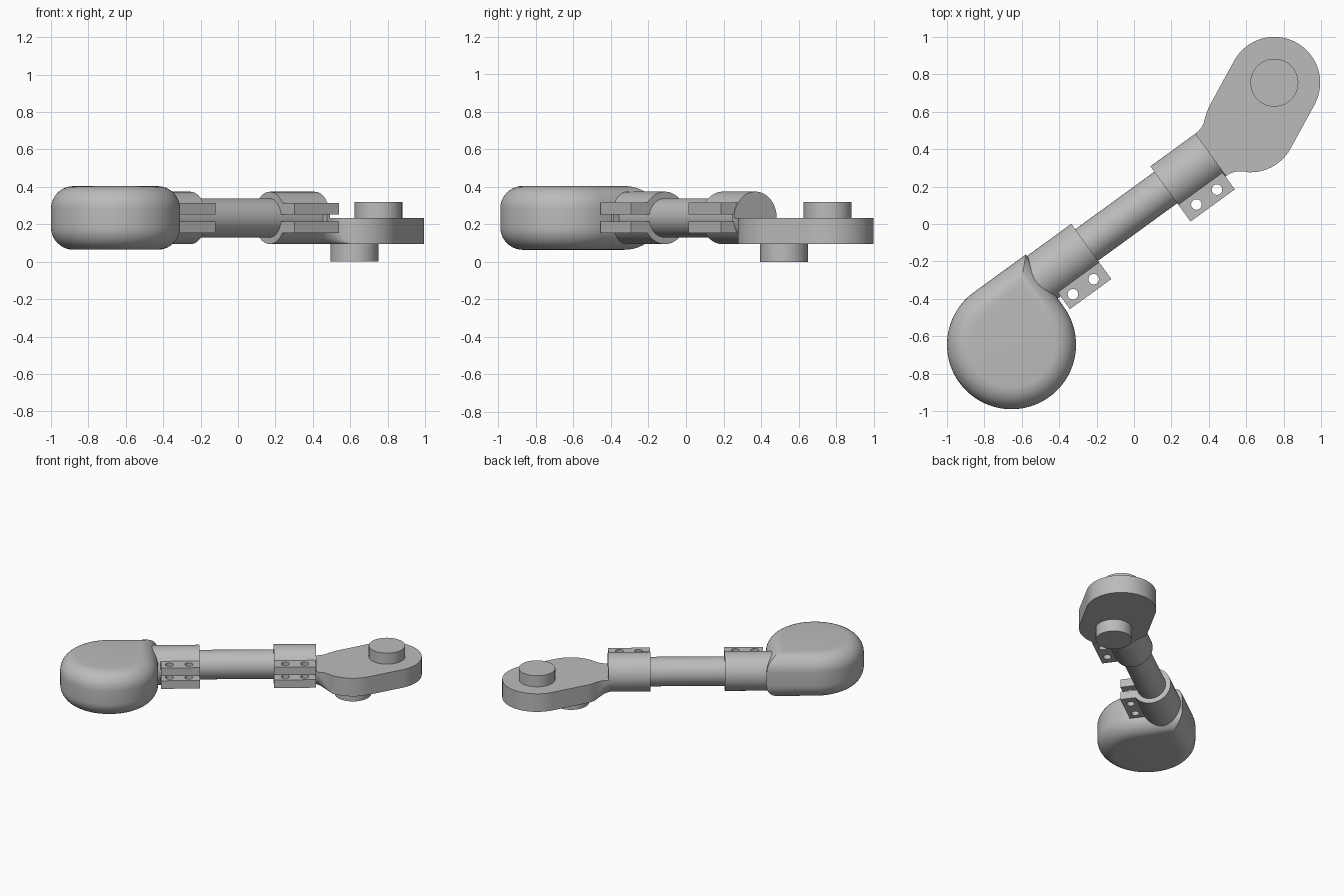
import bpy, bmesh
from math import sin, cos, asin, atan2, pi, radians

cube = bpy.data.objects.get("Cube")
if cube:
    bpy.data.objects.remove(cube, do_unlink=True)

TILT = radians(36)      # heading of the rod in plan
AX_Y, AX_Z = 0.058, 0.234   # rod axis in the tilted frame
CLAMP_R, BORE_R = 0.14, 0.104

grey = bpy.data.materials.new("light_grey")
grey.use_nodes = True
colour = (0.5, 0.5, 0.5, 1)
grey.diffuse_color = colour
grey.node_tree.nodes["Principled BSDF"].inputs["Base Color"].default_value = colour


def arc(cx, cy, r, a0, a1, n=48):
    return [(cx + r * cos(a0 + (a1 - a0) * i / n), cy + r * sin(a0 + (a1 - a0) * i / n))
            for i in range(n + 1)]


def circle(cx, cy, r):
    return arc(cx, cy, r, 0, 2 * pi, 64)[:-1]


def loft(name, sections):
    """Skin a stack of equal-length closed sections and cap both ends."""
    bm = bmesh.new()
    rings = [[bm.verts.new(p) for p in s] for s in sections]
    for a, b in zip(rings, rings[1:]):
        for i in range(len(a)):
            j = (i + 1) % len(a)
            bm.faces.new((a[i], a[j], b[j], b[i]))
    bm.faces.new(rings[0])
    bm.faces.new(rings[-1])
    bmesh.ops.recalc_face_normals(bm, faces=bm.faces)
    mesh = bpy.data.meshes.new(name)
    bm.to_mesh(mesh)
    bm.free()
    mesh.materials.append(grey)
    ob = bpy.data.objects.new(name, mesh)
    bpy.context.collection.objects.link(ob)
    ob.rotation_euler.z = TILT
    return ob


def activate(ob):
    bpy.ops.object.select_all(action='DESELECT')
    ob.select_set(True)
    bpy.context.view_layer.objects.active = ob


def smooth(ob):
    activate(ob)
    bpy.ops.object.shade_smooth_by_angle(angle=radians(30))


def upright(name, outline, z0, z1):
    return loft(name, [[(x, y, z) for x, y in outline] for z in (z0, z1)])


def along_rod(name, profile, x0, x1):
    return loft(name, [[(x, AX_Y + y, AX_Z + z) for y, z in profile] for x in (x0, x1)])


# Rounded end body: a disc with one square corner and filleted rims
R, HALF, FILLET = 0.345, 0.17, 0.12
steps = [radians(a) for a in range(0, 91, 9)]
levels = [(FILLET * (1 - cos(t)), HALF - FILLET + FILLET * sin(t)) for t in steps]
levels = [(d, -z) for d, z in reversed(levels)] + levels
sections = []
for d, z in levels:
    r = R - d
    outline = arc(0, 0, r, pi / 2, 2 * pi, 72) + [(r, r)]
    sections.append([(x - 0.909, y - 0.137, z + AX_Z) for x, y in outline])
smooth(loft("rounded_end_body", sections))

# Rod, sleeve into the body and end cap
smooth(along_rod("rod", circle(0, 0, BORE_R), -0.62, 0.54))
smooth(along_rod("body_sleeve", circle(0, 0, CLAMP_R), -0.66, -0.545))
smooth(along_rod("clamp_end_cap", circle(0, 0, CLAMP_R), 0.53, 0.55))

# Split clamps with two drilled flanges each
EDGE, OUT, GAP = -0.225, 0.081, 0.0185
ao = pi - asin(OUT / CLAMP_R)
ai = pi - asin(GAP / BORE_R)
profile = ([(EDGE, OUT)] + arc(0, 0, CLAMP_R, ao, -ao) + [(EDGE, -OUT), (EDGE, -GAP)]
           + arc(0, 0, BORE_R, -ai, ai) + [(EDGE, GAP)])
for name, x0, x1, holes in (("lower_clamp", -0.545, -0.271, (-0.485, -0.348)),
                            ("upper_clamp", 0.252, 0.545, (0.331, 0.467))):
    clamp = along_rod(name, profile, x0, x1)
    for x in holes:
        cutter = upright("bolt_hole_cutter", circle(x, -0.112, 0.028), 0.1, 0.37)
        cutter.hide_render = True
        activate(clamp)
        mod = clamp.modifiers.new("bolt_hole", 'BOOLEAN')
        mod.operation = 'DIFFERENCE'
        mod.solver = 'EXACT'
        mod.object = cutter
        bpy.ops.object.modifier_apply(modifier=mod.name)
        bpy.data.objects.remove(cutter, do_unlink=True)
    smooth(clamp)

# Link plate: hull of two circles, trimmed flat where the neck meets it
NEAR, FAR, PLATE_R, NECK_X = (0.81, 0.056), (1.051, 0.17), 0.245, 0.65
BOTTOM = AX_Z - CLAMP_R
a = atan2(FAR[1] - NEAR[1], FAR[0] - NEAR[0])
outline = arc(*FAR, PLATE_R, a - pi / 2, a + pi / 2) + arc(*NEAR, PLATE_R, a + pi / 2, a + 1.5 * pi)
outline = [(max(x, NECK_X), y) for x, y in outline]
smooth(upright("link_plate", outline, BOTTOM, AX_Z))

# Neck: half-round at the clamp, blending to the plate's rectangle
sections = []
for x, half, power in ((0.54, 0.14, 1), (0.57, 0.141, 0.75), (0.595, 0.147, 0.45),
                       (0.62, 0.16, 0.2), (0.652, 0.187, 0.02)):
    ring = []
    for i in range(33):
        t = pi + pi * i / 32
        c, s = cos(t), abs(sin(t))
        s = 0 if i in (0, 32) else s ** power
        ring.append((x, AX_Y + half * (1 if c > 0 else -1) * abs(c) ** power, AX_Z - CLAMP_R * s))
    sections.append(ring)
smooth(loft("plate_neck", sections))

# Pivot pins on opposite sides of the plate
smooth(upright("upper_pin", circle(*FAR, 0.128), AX_Z - 0.02, 0.32))
smooth(upright("lower_pin", circle(*NEAR, 0.128), 0, BOTTOM + 0.02))
